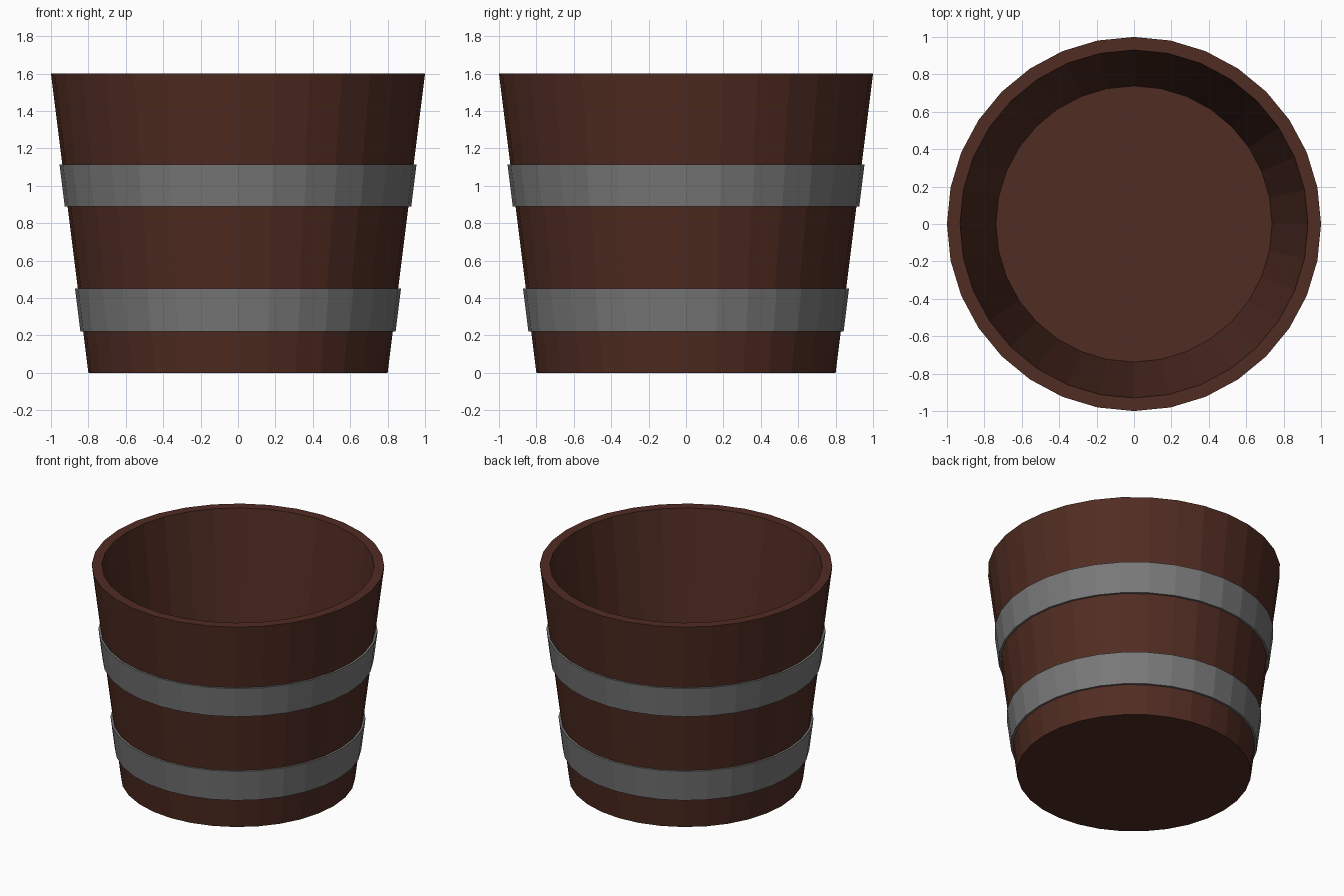
import bpy, bmesh
from math import cos, sin, pi

if "Cube" in bpy.data.objects:
    bpy.data.objects.remove(bpy.data.objects["Cube"])

SIDES = 32


def material(name, color):
    m = bpy.data.materials.new(name)
    m.diffuse_color = (*color, 1)
    m.use_nodes = True
    m.node_tree.nodes["Principled BSDF"].inputs["Base Color"].default_value = m.diffuse_color
    return m


def lathe(name, profile, mat, ring=False):
    """Spin (radius, z) points round z; ring joins last to first, else ends are capped."""
    bm = bmesh.new()
    loops = [[bm.verts.new((r * cos(2 * pi * i / SIDES), r * sin(2 * pi * i / SIDES), z))
              for i in range(SIDES)] for r, z in profile]
    pairs = list(zip(loops, loops[1:]))
    if ring:
        pairs.append((loops[-1], loops[0]))
    else:
        bm.faces.new(loops[0])
        bm.faces.new(loops[-1])
    for a, b in pairs:
        for i in range(SIDES):
            j = (i + 1) % SIDES
            bm.faces.new((a[i], a[j], b[j], b[i]))
    bmesh.ops.recalc_face_normals(bm, faces=bm.faces)
    me = bpy.data.meshes.new(name)
    bm.to_mesh(me)
    bm.free()
    me.materials.append(mat)
    ob = bpy.data.objects.new(name, me)
    bpy.context.collection.objects.link(ob)
    return ob


wood = material("dark_wood", (0.08, 0.025, 0.016))
metal = material("grey_metal", (0.19, 0.19, 0.19))

# Tapered tub: outer wall, rim, inner wall, floor
lathe("bucket_body", [(0.8, 0), (1.0, 1.6), (0.93, 1.6), (0.738, 0.07)], wood)

# Metal hoops, following the taper and seated slightly into the wall
for name, z0, z1 in (("lower_hoop", 0.22, 0.452), ("upper_hoop", 0.89, 1.115)):
    r0, r1 = 0.8 + 0.125 * z0, 0.8 + 0.125 * z1
    lathe(name, [(r0 + 0.015, z0), (r1 + 0.015, z1),
                 (r1 - 0.01, z1), (r0 - 0.01, z0)], metal, ring=True)
